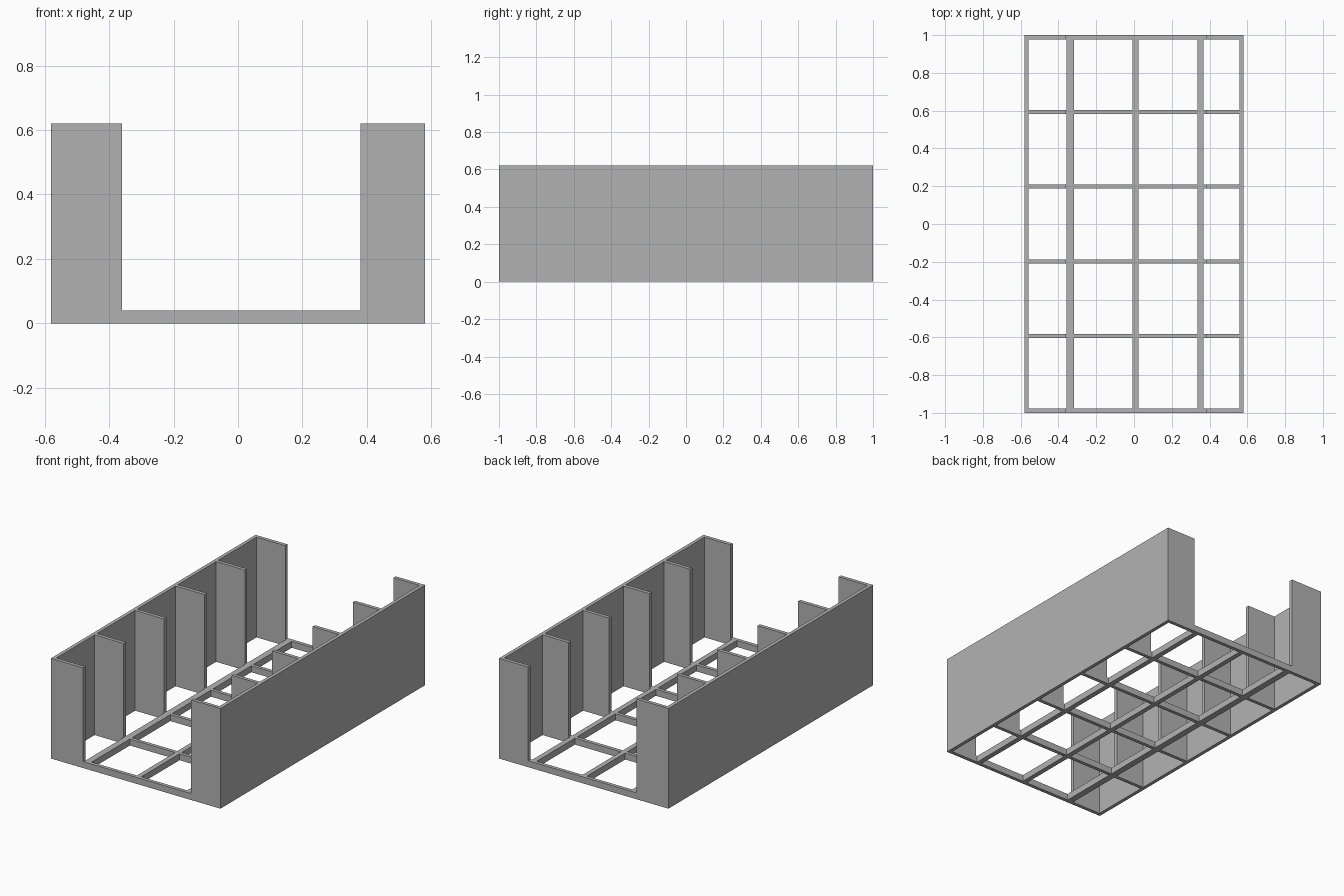
import bpy

cube = bpy.data.objects.get("Cube")
if cube:
    bpy.data.objects.remove(cube, do_unlink=True)

grey = bpy.data.materials.new("plain_grey")
grey.use_nodes = True
GREY = (0.45, 0.45, 0.45, 1)
grey.diffuse_color = GREY
grey.node_tree.nodes["Principled BSDF"].inputs["Base Color"].default_value = GREY

W, L, H = 0.58, 1.0, 0.62        # half width, half length, wall height
T = 0.022                        # panel thickness
BAR = 0.04                       # height of the floor grid
LEFT_EDGE, RIGHT_EDGE = 0.38, -0.36


def extrude_y(name, outline, y0, y1):
    """Extrude an x-z outline between two y positions."""
    n = len(outline)
    verts = [(x, y, z) for y in (y0, y1) for x, z in outline]
    faces = [tuple(range(n)), tuple(range(2 * n - 1, n - 1, -1))]
    faces += [(i, i + n, (i + 1) % n + n, (i + 1) % n) for i in range(n)]
    mesh = bpy.data.meshes.new(name)
    mesh.from_pydata(verts, [], faces)
    mesh.materials.append(grey)
    obj = bpy.data.objects.new(name, mesh)
    bpy.context.collection.objects.link(obj)
    return obj


def rect(x0, x1, z1):
    return [(x0, 0), (x1, 0), (x1, z1), (x0, z1)]


# U-shaped cross frames: floor bar with an upright fin on each side
frame = [(-W, 0), (W, 0), (W, H), (LEFT_EDGE, H), (LEFT_EDGE, BAR),
         (RIGHT_EDGE, BAR), (RIGHT_EDGE, H), (-W, H)]
count = 6
step = (2 * L - T) / (count - 1)
for i in range(count):
    y = -L + i * step
    extrude_y(f"cross_frame_{i + 1}", frame, y, y + T)

# Long outer walls
extrude_y("right_wall", rect(-W, -W + T, H), -L, L)
extrude_y("left_wall", rect(W - T, W, H), -L, L)

# Floor rails, set between neighbouring frames
rails = {"right_rail": (-0.357, -0.317), "centre_rail": (-0.007, 0.023),
         "left_rail": (0.337, 0.369)}
for name, (x0, x1) in rails.items():
    for i in range(count - 1):
        y = -L + i * step
        extrude_y(f"{name}_{i + 1}", rect(x0, x1, BAR), y + T, y + step)
